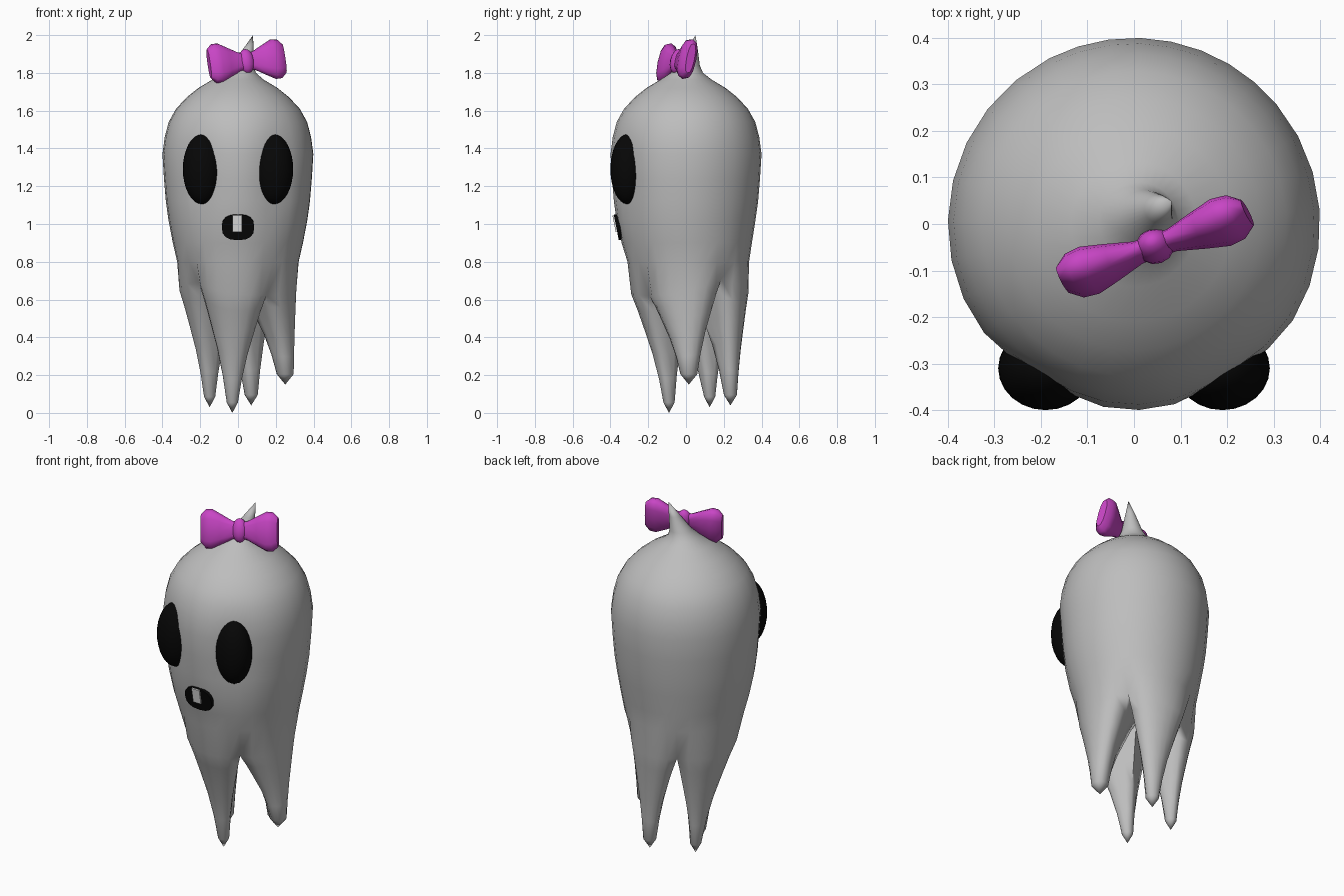
import bpy, bmesh, math
from math import sin, cos, pi, radians, exp
from mathutils import Vector, Matrix

cube = bpy.data.objects.get("Cube")
if cube:
    bpy.data.objects.remove(cube, do_unlink=True)


def material(name, rgb):
    m = bpy.data.materials.new(name)
    m.use_nodes = True
    m.diffuse_color = (*rgb, 1)
    m.node_tree.nodes["Principled BSDF"].inputs["Base Color"].default_value = (*rgb, 1)
    return m


GREY = material("ghost grey", (0.51, 0.51, 0.51))
BLACK = material("black", (0.002, 0.002, 0.002))
WHITE = material("tooth white", (0.8, 0.8, 0.8))
PINK = material("bow magenta", (0.58, 0.06, 0.56))


def finish(name, bm, mat, angle):
    """Turn a bmesh into a coloured, smooth-shaded object."""
    bmesh.ops.remove_doubles(bm, verts=bm.verts, dist=0.0005)
    bmesh.ops.recalc_face_normals(bm, faces=bm.faces)
    me = bpy.data.meshes.new(name)
    bm.to_mesh(me)
    bm.free()
    ob = bpy.data.objects.new(name, me)
    bpy.context.collection.objects.link(ob)
    me.materials.append(mat)
    bpy.ops.object.select_all(action="DESELECT")
    ob.select_set(True)
    bpy.context.view_layer.objects.active = ob
    bpy.ops.object.shade_smooth_by_angle(angle=radians(angle))
    return ob


def loft(bm, rings, start_cap=False, end_cap=False, tip=None):
    """Bridge closed rings of points, optionally closing the ends."""
    vs = [[bm.verts.new(p) for p in r] for r in rings]
    n = len(vs[0])
    for a, b in zip(vs, vs[1:]):
        for i in range(n):
            j = (i + 1) % n
            bm.faces.new((a[i], a[j], b[j], b[i]))
    if start_cap:
        bm.faces.new(vs[0])
    if end_cap:
        bm.faces.new(vs[-1])
    if tip is not None:
        t = bm.verts.new(tip)
        for i in range(n):
            bm.faces.new((vs[-1][i], vs[-1][(i + 1) % n], t))


# --- Body: gaps between the four tails as (angle, height)
gaps = [(-55, 0.62), (40, 0.71), (117, 0.62), (216, 0.70)]
# Tails follow the gaps: tip position and tip radius
tails = [((0.25, 0.015, 0.15), 0.045), ((0.07, 0.235, 0.04), 0.035),
         ((-0.15, 0.125, 0.03), 0.03), ((-0.03, -0.09, 0.0), 0.03)]
COLS = 8


def hem(k):
    """Hem points of one tail, from its first gap to its second."""
    a0, z0 = gaps[k]
    a1, z1 = gaps[(k + 1) % 4]
    if a1 < a0:
        a1 += 360
    out = []
    for i in range(COLS + 1):
        s = i / COLS
        a = radians(a0 + (a1 - a0) * s)
        edge = abs(2 * s - 1)
        r = 0.31 - 0.05 * edge ** 4
        z = z0 + (z1 - z0) * s - 0.03 * (1 - edge)
        out.append(Vector((r * cos(a), r * sin(a) + 0.02, z)))
    return out


hems = [hem(k) for k in range(4)]
hem_ring = [p for h in hems for p in h[:-1]]
angles = [math.atan2(p.y - 0.02, p.x) for p in hem_ring]

# Height, radius and centre of each body ring, bottom to top
profile = [(0.80, 0.322, 0, 0.012), (0.90, 0.345, 0, 0.004), (1.02, 0.368, 0, 0),
           (1.12, 0.382, 0, 0), (1.24, 0.392, 0, 0), (1.37, 0.40, 0, 0),
           (1.46, 0.388, 0, 0), (1.54, 0.367, 0, 0), (1.61, 0.328, 0, 0),
           (1.67, 0.272, 0, 0), (1.72, 0.21, 0, 0), (1.765, 0.135, 0, 0),
           (1.80, 0.085, 0.01, 0.005), (1.84, 0.058, 0.025, 0.015),
           (1.92, 0.03, 0.052, 0.033)]


def dent(a, z):
    """Shallow eye sockets beside the middle ridge of the face."""
    side = min(abs(a + radians(58)), abs(a + radians(122)))
    return 0.025 * exp(-(side / 0.25) ** 2 - ((z - 1.25) / 0.22) ** 2)


bm = bmesh.new()
rings = [hem_ring]
for z, r, cx, cy in profile:
    rings.append([(cx + (r - dent(a, z)) * cos(a), cy + (r - dent(a, z)) * sin(a), z)
                  for a in angles])
loft(bm, rings, tip=(0.08, 0.05, 2.0))

# Tails: wedge-shaped at the hem, narrowing to a rounded point
core = Vector((0, 0.02, 0.68))
for k, (tip, rad) in enumerate(tails):
    tip = Vector(tip)
    outer = hems[k]
    top = outer + [outer[-1].lerp(core, f) for f in (1 / 3, 2 / 3)] + [core]
    top += [core.lerp(outer[0], f) for f in (1 / 3, 2 / 3)]
    mid = outer[COLS // 2]
    phi = math.atan2(mid.y - 0.02, mid.x)
    turn = [phi - pi / 2 + pi * i / COLS for i in range(COLS + 1)]
    turn += [phi + pi / 2 + pi * (i + 1) / 6 for i in range(5)]
    end = [tip + Vector((rad * cos(t), rad * sin(t), 0.055)) for t in turn]
    sections = [top]
    for w, h in ((0.2, 0.15), (0.40, 0.32), (0.66, 0.55), (0.86, 0.78), (1, 1)):
        ring = []
        for a, b in zip(top, end):
            p = a.lerp(b, w)
            p.z = a.z + (b.z - a.z) * h
            ring.append(p)
        sections.append(ring)
    loft(bm, sections, tip=tip)
finish("ghost_body", bm, GREY, 75)

# --- Eyes: bulging ovals set into the face
for side, label in ((1, "left"), (-1, "right")):
    bm = bmesh.new()
    bmesh.ops.create_uvsphere(bm, u_segments=24, v_segments=16, radius=1)
    bm.transform(Matrix.Translation((side * 0.19, -0.31, 1.29))
                 @ Matrix.Diagonal((0.102, 0.09, 0.185, 1)))
    finish(label + "_eye", bm, BLACK, 180)

# --- Mouth: rounded oblong following the slope of the face
slope = Matrix.Rotation(radians(11), 4, "X")


def squircle(n, sx, sz, y):
    pts = []
    for i in range(n):
        a = 2 * pi * i / n
        c, s = cos(a), sin(a)
        pts.append((sx * math.copysign(abs(c) ** 0.8, c), y,
                    sz * math.copysign(abs(s) ** 0.8, s)))
    return pts


bm = bmesh.new()
loft(bm, [squircle(16, 0.086, 0.069, 0.04), squircle(16, 0.086, 0.069, -0.006)],
     start_cap=True, end_cap=True)
bm.transform(Matrix.Translation((0, -0.363, 0.983)) @ slope)
finish("mouth", bm, BLACK, 30)

bm = bmesh.new()
bmesh.ops.create_cube(bm, size=1)
bm.transform(Matrix.Translation((-0.005, -0.374, 1.003)) @ slope
             @ Matrix.Diagonal((0.05, 0.014, 0.088, 1)))
finish("tooth", bm, WHITE, 30)

# --- Bow: two flared loops and a knot, turned and leaning back
pose = (Matrix.Translation((0.045, -0.048, 1.862)) @ Matrix.Rotation(radians(20), 4, "Z")
        @ Matrix.Rotation(radians(-4), 4, "Y") @ Matrix.Rotation(radians(-14), 4, "X"))
# Distance from the knot, half thickness, half height
flare = [(0.0, 0.02, 0.045), (0.04, 0.022, 0.05), (0.10, 0.036, 0.082),
         (0.15, 0.046, 0.108), (0.185, 0.042, 0.106), (0.212, 0.022, 0.08)]
for side, label in ((1, "left"), (-1, "right")):
    bm = bmesh.new()
    rings = []
    for u, t, h in flare:
        rings.append([(side * u, p[0], p[2]) for p in squircle(12, t, h, 0)])
    loft(bm, rings, start_cap=True, end_cap=True)
    bm.transform(pose)
    finish("bow_loop_" + label, bm, PINK, 45)

bm = bmesh.new()
bmesh.ops.create_uvsphere(bm, u_segments=12, v_segments=8, radius=1)
bm.transform(pose @ Matrix.Diagonal((0.042, 0.036, 0.066, 1)))
finish("bow_knot", bm, PINK, 60)
